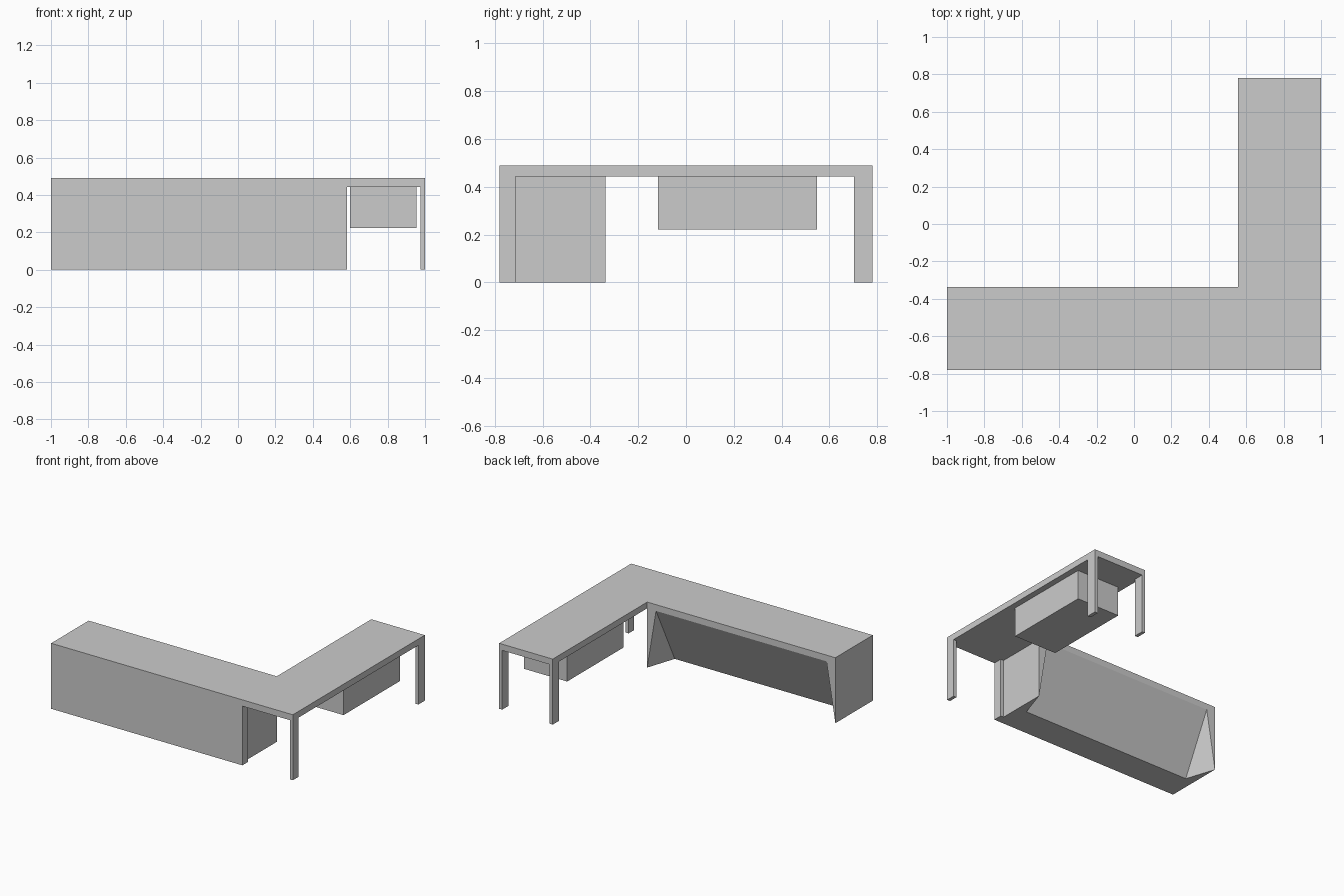
import bpy
import bmesh

cube = bpy.data.objects.get("Cube")
if cube:
    bpy.data.objects.remove(cube, do_unlink=True)

grey = bpy.data.materials.new("light_grey")
grey.use_nodes = True
colour = (0.6, 0.6, 0.6, 1)
grey.diffuse_color = colour
grey.node_tree.nodes["Principled BSDF"].inputs["Base Color"].default_value = colour

# Main dimensions
BACK, FRONT = 0.78, -0.78
DEPTH = 0.443                 # depth of both desk wings
INNER_X = 1 - DEPTH           # inner edge of the side wing
INNER_Y = FRONT + DEPTH       # inner edge of the front wing
UNDER, TOP = 0.443, 0.49      # underside and surface of the top
LEG = 0.025


def add_object(name, bm):
    bmesh.ops.recalc_face_normals(bm, faces=bm.faces)
    mesh = bpy.data.meshes.new(name)
    bm.to_mesh(mesh)
    bm.free()
    mesh.materials.append(grey)
    obj = bpy.data.objects.new(name, mesh)
    bpy.context.collection.objects.link(obj)
    return obj


def prism(name, outline, z0, z1):
    bm = bmesh.new()
    face = bm.faces.new([bm.verts.new((x, y, z0)) for x, y in outline])
    ext = bmesh.ops.extrude_face_region(bm, geom=[face])
    for v in ext["geom"]:
        if isinstance(v, bmesh.types.BMVert):
            v.co.z = z1
    return add_object(name, bm)


def box(name, x0, x1, y0, y1, z0, z1):
    return prism(name, [(x0, y0), (x1, y0), (x1, y1), (x0, y1)], z0, z1)


# L-shaped desk top
prism("desk_top", [(-1, FRONT), (1, FRONT), (1, BACK), (INNER_X, BACK),
                   (INNER_X, INNER_Y), (-1, INNER_Y)], TOP, UNDER)

# Legs: thin in x, wider in y
for side, x in (("inner", INNER_X), ("outer", 1 - LEG)):
    box("front_leg_" + side, x, x + LEG, FRONT, FRONT + 0.067, 0, UNDER)
    box("back_leg_" + side, x, x + LEG, BACK - 0.077, BACK, 0, UNDER)

# Hanging drawer box under the side wing
box("drawer_box", 0.6, 0.955, -0.117, 0.548, 0.222, UNDER)

# Front base with a wedge-shaped knee space open at the back
bm = bmesh.new()
ends = []
for x, inset in ((-1, 0.073), (INNER_X, -0.073)):
    points = {
        "front_low": (x, FRONT, 0), "front_high": (x, FRONT, UNDER),
        "back_low": (x, INNER_Y, 0), "back_high": (x, INNER_Y, UNDER),
        "knee_low": (x + inset, INNER_Y - DEPTH / 2, 0),
        "knee_high": (x + inset, INNER_Y, UNDER),
    }
    end = {key: bm.verts.new(co) for key, co in points.items()}
    bm.faces.new([end[k] for k in ("front_low", "back_low", "back_high", "front_high")])
    bm.faces.new([end[k] for k in ("back_low", "knee_high", "back_high")])
    bm.faces.new([end[k] for k in ("back_low", "knee_low", "knee_high")])
    bm.faces.new([end[k] for k in ("front_low", "knee_low", "back_low")])
    bm.faces.new([end[k] for k in ("front_high", "back_high", "knee_high")])
    ends.append(end)
for a, b in (("front_low", "front_high"), ("front_low", "knee_low"),
             ("knee_low", "knee_high"), ("front_high", "knee_high")):
    bm.faces.new([ends[0][a], ends[1][a], ends[1][b], ends[0][b]])
add_object("front_base", bm)
